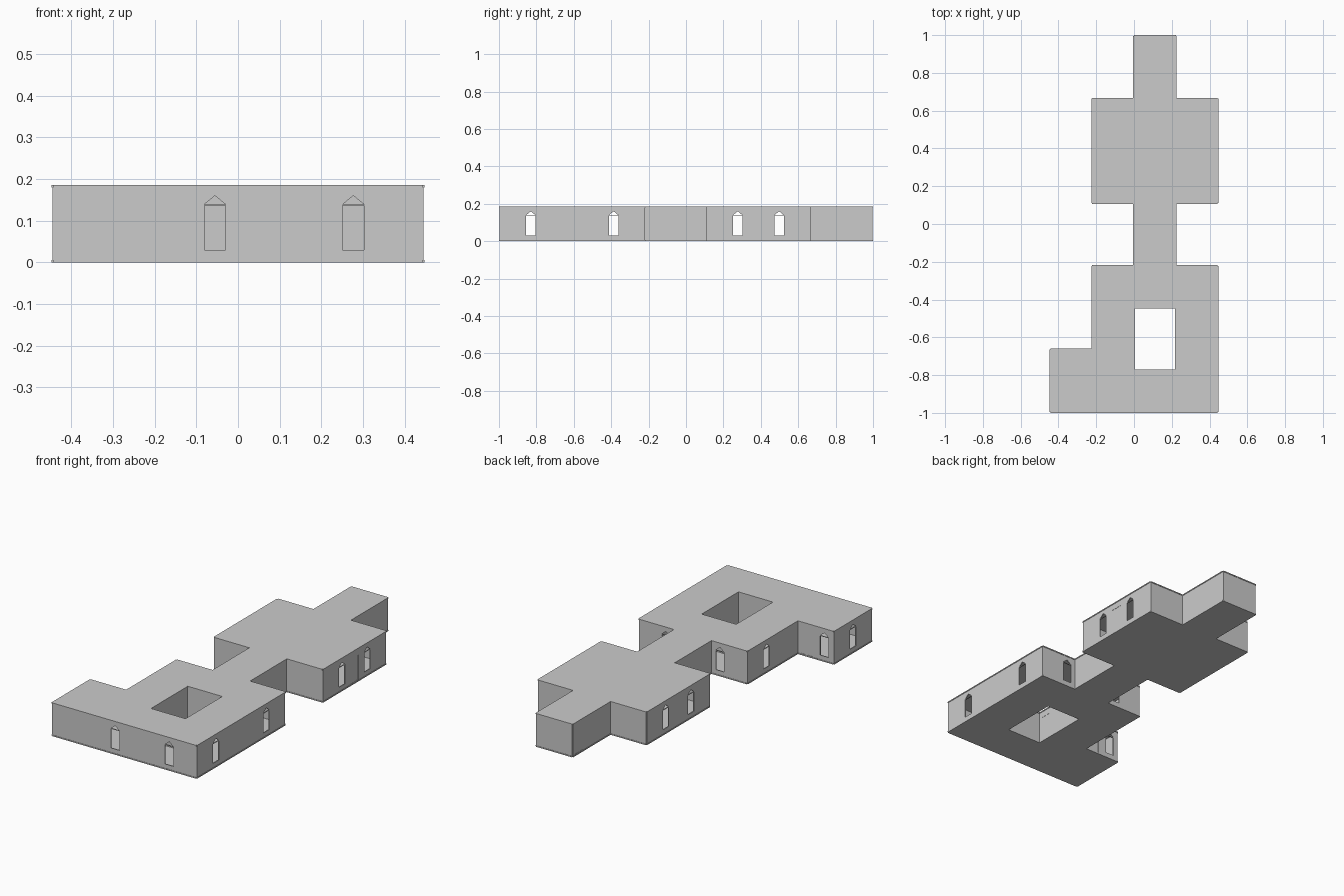
import bpy
from mathutils import Matrix, Vector

if "Cube" in bpy.data.objects:
    bpy.data.objects.remove(bpy.data.objects["Cube"])

U = 0.1106      # plan grid cell
H = 0.185       # total height
SLAB = 0.006    # floor, roof and trim height
WALL = 0.0025   # half thickness of wall
TRIM = 0.0046   # half thickness of base and top trim

# Plan in grid cells: outer walls and open courtyard
OUTLINE = [(-4, -9), (4, -9), (4, -2), (2, -2), (2, 1), (4, 1), (4, 6), (2, 6), (2, 9),
           (0, 9), (0, 6), (-2, 6), (-2, 1), (0, 1), (0, -2), (-2, -2), (-2, -6), (-4, -6)]
COURT = [(0, -7), (2, -7), (2, -4), (0, -4)]

WINDOWS = [(-.5, -9), (2.5, -9), (4, -7.5), (4, -3.5), (2.5, -2), (-.5, -2),
           (4, 2.5), (4, 4.5), (-2, 2.5), (-2, 4.5), (-2, -3.5), (-4, -7.5), (-3.5, -6)]
DOORS = [(4, 3.5), (0, 8.5), (-2.5, -6), (0, -6.5)]


def plate(name, loops, half, matrix):
    """Flat plate with holes, extruded to both sides of its plane."""
    cu = bpy.data.curves.new(name, 'CURVE')
    cu.dimensions = '2D'
    cu.fill_mode = 'BOTH'
    cu.extrude = half
    for loop in loops:
        sp = cu.splines.new('POLY')
        sp.points.add(len(loop) - 1)
        for p, (x, y) in zip(sp.points, loop):
            p.co = (x, y, 0, 1)
        sp.use_cyclic_u = True
    ob = bpy.data.objects.new(name, cu)
    bpy.context.collection.objects.link(ob)
    ob.matrix_world = matrix
    bpy.ops.object.select_all(action='DESELECT')
    ob.select_set(True)
    bpy.context.view_layer.objects.active = ob
    bpy.ops.object.convert(target='MESH')
    for poly in bpy.context.object.data.polygons:
        poly.use_smooth = False


def rect(x0, x1, z0, z1):
    return [(x0, z0), (x1, z0), (x1, z1), (x0, z1)]


def window_holes(c, w=0.0255):
    # tall light and pointed light, parted by a thin bar
    return [rect(c - w, c + w, 0.03, 0.1365),
            [(c - w, 0.139), (c + w, 0.139), (c, 0.16)]]


def door_rect(c):
    return rect(c - 0.033, c + 0.033, 0.009, 0.146)


def along(a, d, length, spots):
    """Distances of the openings that lie on this wall."""
    out = []
    for s in spots:
        v = Vector(s) * U - a
        t = v.dot(d)
        if 0 < t < length and (v - d * t).length < 1e-4:
            out.append(t)
    return out


def wall_run(p, q):
    a, b = Vector(p) * U, Vector(q) * U
    length = (b - a).length
    d = (b - a) / length
    m = Matrix(((d.x, 0, d.y, a.x), (d.y, 0, -d.x, a.y), (0, 1, 0, 0), (0, 0, 0, 1)))
    loops = [rect(0, length, SLAB, H - SLAB)]
    for c in along(a, d, length, WINDOWS):
        loops += window_holes(c)
    for c in along(a, d, length, DOORS):
        loops.append(door_rect(c))
        plate("door", [door_rect(c)], 0.0012, m)
    plate("wall", loops, WALL, m)
    plate("base_trim", [rect(0, length, 0, SLAB)], TRIM, m)
    plate("top_trim", [rect(0, length, H - SLAB, H)], TRIM, m)


# Walls around the outside and the courtyard
for ring in (OUTLINE, COURT[::-1]):
    for i, p in enumerate(ring):
        wall_run(p, ring[(i + 1) % len(ring)])

# Floor and roof slabs with the courtyard left open
plan = [[(x * U, y * U) for x, y in ring] for ring in (OUTLINE, COURT)]
for name, z in (("floor", SLAB / 2), ("roof", H - SLAB / 2)):
    plate(name, plan, SLAB / 2, Matrix.Translation((0, 0, z)))
